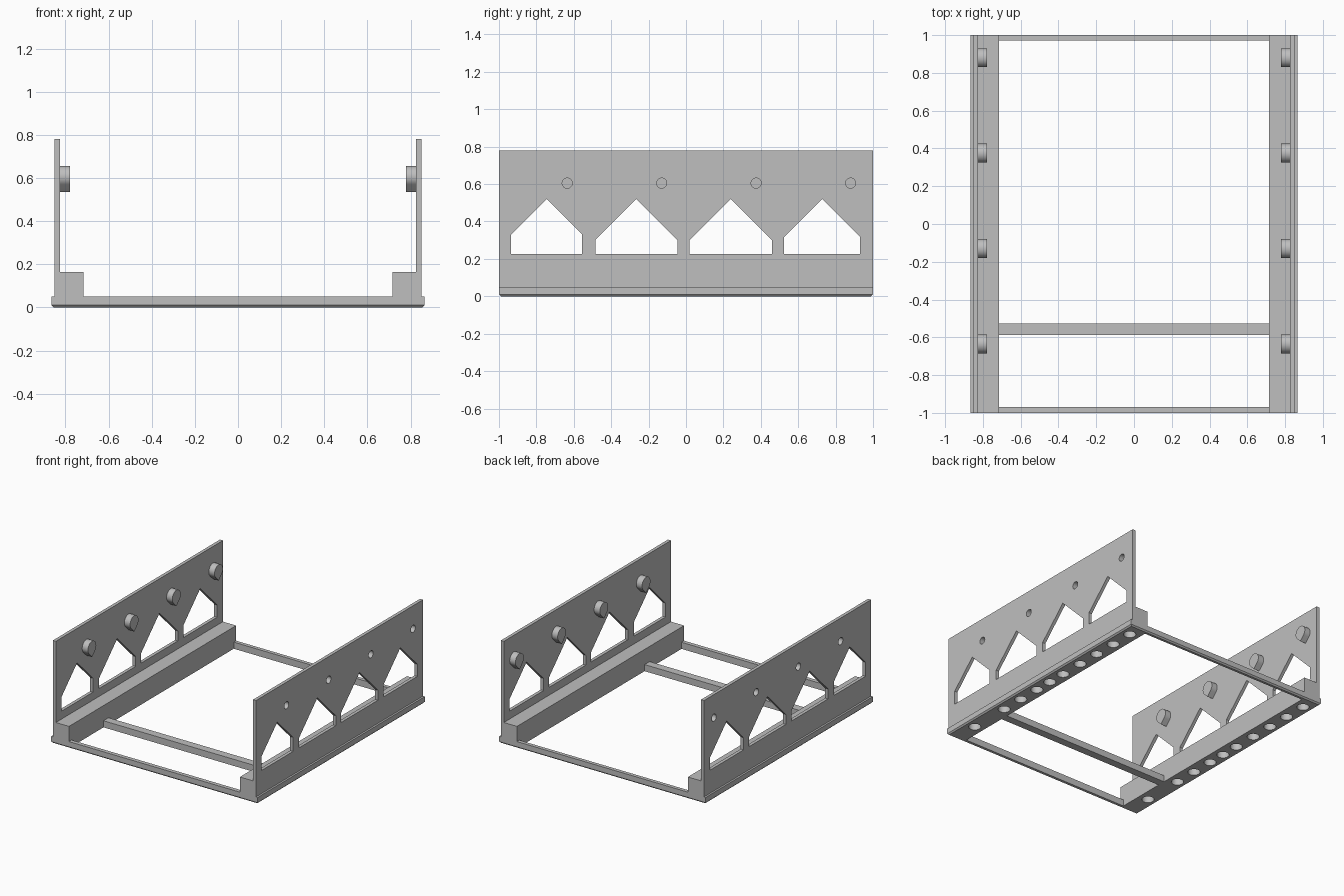
import bpy, bmesh
from math import sin, cos, pi, sqrt

cube = bpy.data.objects.get("Cube")
if cube:
    bpy.data.objects.remove(cube, do_unlink=True)

GREY = (0.52, 0.52, 0.52, 1)
grey = bpy.data.materials.new("plain grey")
grey.use_nodes = True
grey.diffuse_color = GREY
grey.node_tree.nodes["Principled BSDF"].inputs["Base Color"].default_value = GREY

# Placement of a 2D profile point (a, b) at distance t along each axis
AXES = {"x": lambda a, b, t: (t, a, b),
        "y": lambda a, b, t: (a, t, b),
        "z": lambda a, b, t: (a, b, t)}


def add_prism(bm, points, axis, lo, hi):
    place = AXES[axis]
    low, high = [[bm.verts.new(place(a, b, t)) for a, b in points] for t in (lo, hi)]
    bm.faces.new(low)
    bm.faces.new(high)
    n = len(points)
    for i in range(n):
        j = (i + 1) % n
        bm.faces.new((low[i], low[j], high[j], high[i]))


def finish(name, bm):
    bmesh.ops.recalc_face_normals(bm, faces=bm.faces[:])
    mesh = bpy.data.meshes.new(name)
    bm.to_mesh(mesh)
    bm.free()
    mesh.materials.append(grey)
    obj = bpy.data.objects.new(name, mesh)
    bpy.context.collection.objects.link(obj)
    return obj


def arc(a, b, r, start=0, sweep=2 * pi, n=32):
    return [(a + r * cos(start + sweep * i / n), b + r * sin(start + sweep * i / n))
            for i in range(n)]


def cut_and_mirror(obj, cutter):
    cut = obj.modifiers.new("cut", "BOOLEAN")
    cut.operation, cut.solver, cut.object = "DIFFERENCE", "EXACT", cutter
    mirror = obj.modifiers.new("mirror", "MIRROR")
    mirror.use_mirror_merge = False
    bpy.ops.object.select_all(action="DESELECT")
    obj.select_set(True)
    bpy.context.view_layer.objects.active = obj
    bpy.ops.object.convert(target="MESH")
    bpy.ops.object.shade_smooth_by_angle(angle=pi / 6)


INNER, WALL_IN, WALL_OUT, EDGE = 0.716, 0.826, 0.851, 0.865
FLANGE, CHAMFER = 0.05, 0.01
PEG_Y = [-0.635 + 0.505 * i for i in range(4)]
PEG_Z, PEG_R = 0.605, 0.05

# Side wall with its foot rail and bottom flange, chamfered underneath
bm = bmesh.new()
add_prism(bm, [(INNER, 0), (EDGE - CHAMFER, 0), (EDGE, CHAMFER), (EDGE, FLANGE),
               (WALL_OUT, FLANGE), (WALL_OUT, 0.78), (WALL_IN, 0.78),
               (WALL_IN, 0.165), (INNER, 0.165)], "y", -1, 1)
ends = [e for e in bm.edges if all(v.co.z < 0.001 for v in e.verts)
        and abs(e.verts[0].co.y - e.verts[1].co.y) < 0.001]
bmesh.ops.bevel(bm, geom=ends, offset=CHAMFER, segments=1, affect="EDGES")
side_walls = finish("side_walls", bm)

# Teardrop pegs on the inside of the wall
bm = bmesh.new()
for y in PEG_Y:
    drop = arc(y, PEG_Z, PEG_R, -pi / 4, 1.5 * pi) + [
        (y - PEG_R / sqrt(2), PEG_Z - PEG_R / sqrt(2)), (y, PEG_Z - PEG_R * sqrt(2))]
    add_prism(bm, drop, "x", 0.778, WALL_IN + 0.002)
pegs = finish("pegs", bm)

# Cutter: gabled windows, blind peg holes and blind holes under the rail
bm = bmesh.new()
for middle, half in ((-0.745, 0.19), (-0.265, 0.22), (0.24, 0.22), (0.728, 0.203)):
    add_prism(bm, [(middle - half, 0.225), (middle + half, 0.225),
                   (middle + half, 0.52 - half), (middle, 0.52),
                   (middle - half, 0.52 - half)], "x", 0.8, 0.9)
for y in PEG_Y:
    add_prism(bm, arc(y, PEG_Z, 0.027), "x", 0.795, 0.9)
for y in (-0.79, -0.47, -0.29, -0.115, 0.025, 0.17, 0.355, 0.535, 0.715, 0.895):
    add_prism(bm, arc(0.79, y, 0.043), "z", -0.05, 0.1)
cutter = finish("hole_cutter", bm)
cutter.hide_render = True
cutter.hide_viewport = False

cut_and_mirror(side_walls, cutter)
cut_and_mirror(pegs, cutter)
bpy.data.objects.remove(cutter, do_unlink=True)

# Cross bars between the rails
for name, outer, inner in (("front_bar", -1, -0.969), ("back_bar", 1, 0.972)):
    bm = bmesh.new()
    step = CHAMFER if outer < 0 else -CHAMFER
    add_prism(bm, [(outer, CHAMFER), (outer + step, 0), (inner, 0),
                   (inner, FLANGE), (outer, FLANGE)], "x", -INNER, INNER)
    finish(name, bm)
bm = bmesh.new()
add_prism(bm, [(-0.587, 0), (-0.527, 0), (-0.527, FLANGE), (-0.587, FLANGE)],
          "x", -INNER, INNER)
finish("middle_bar", bm)
